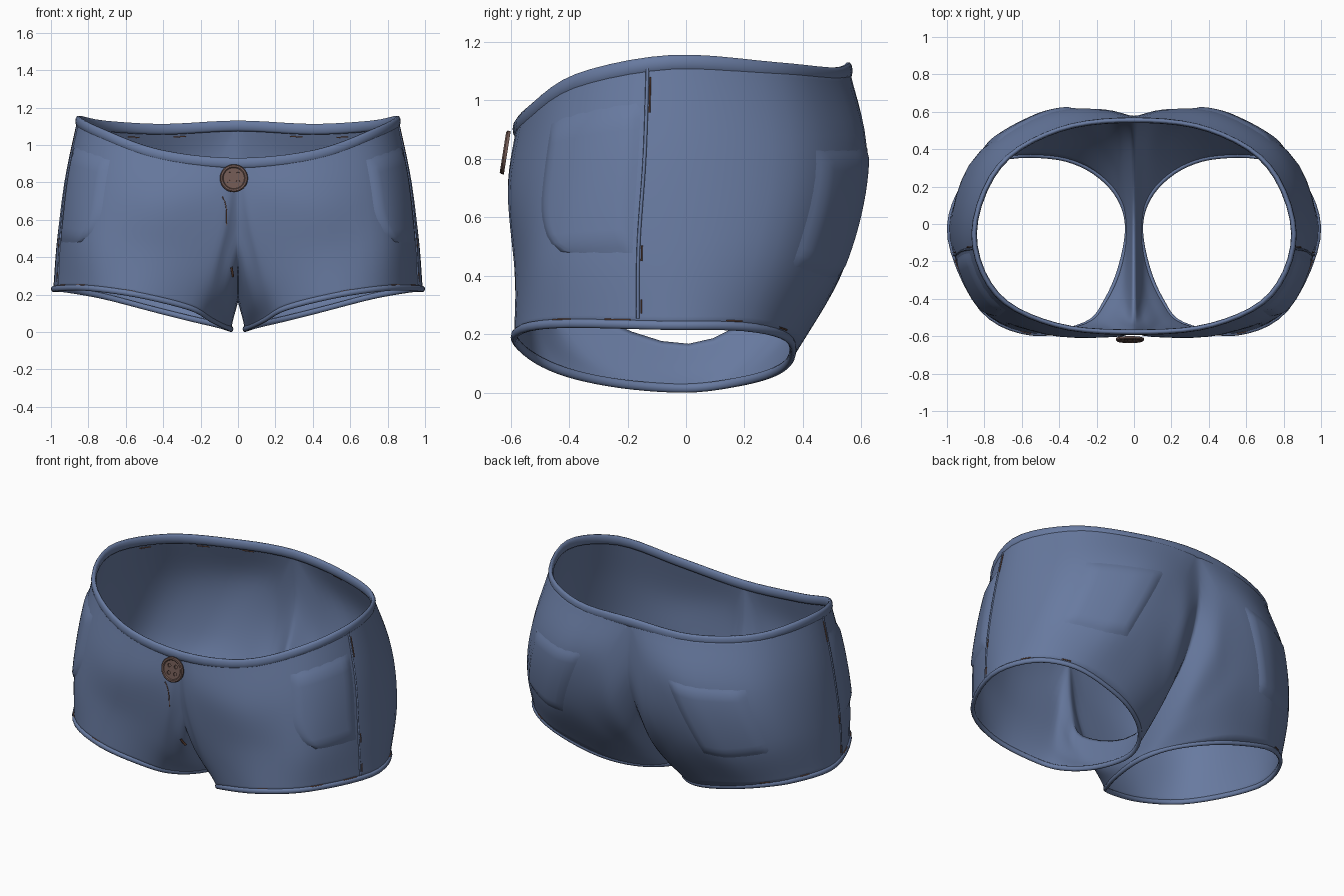
import bpy, bmesh, math
from mathutils import Vector, Matrix

if "Cube" in bpy.data.objects:
    bpy.data.objects.remove(bpy.data.objects["Cube"])


def material(name, rgb):
    m = bpy.data.materials.new(name)
    m.diffuse_color = (*rgb, 1)
    m.use_nodes = True
    m.node_tree.nodes["Principled BSDF"].inputs["Base Color"].default_value = m.diffuse_color
    return m


CLOTH = material("blue cloth", (0.138, 0.195, 0.352))
BROWN = material("button brown", (0.16, 0.098, 0.085))
THREAD = material("stitch brown", (0.19, 0.09, 0.06))

# Cross-sections of one half, waist to hem. Points 0-6 run front centre, side,
# back centre; 7-11 return under the crotch.
WAIST = [(0, -.578, .93), (.42, -.54, .975), (.735, -.375, 1.09), (.855, -.05, 1.155),
         (.72, .31, 1.13), (.4, .505, 1.112), (0, .555, 1.13), (0, .57, .77),
         (0, .40, .41), (0, .01, .16), (0, -.46, .355), (0, -.565, .62)]
HIP = [(.10, -.603, .68), (.47, -.588, .70), (.795, -.415, .78), (.925, -.05, .82),
       (.81, .365, .80), (.49, .585, .80), (.2, .615, .80), (.12, .565, .52),
       (.05, .37, .27), (.015, .01, .105), (.03, -.42, .23), (.07, -.555, .43)]
THIGH = [(.2, -.572, .36), (.52, -.575, .44), (.82, -.45, .48), (.965, -.07, .50),
         (.885, .31, .50), (.62, .505, .45), (.36, .55, .45), (.2, .45, .28),
         (.08, .28, .14), (.03, .005, .05), (.05, -.33, .115), (.12, -.503, .22)]
HEM = [(.26, -.535, .12), (.55, -.585, .19), (.815, -.455, .225), (.985, -.08, .22),
       (.915, .2, .215), (.72, .345, .18), (.45, .36, .11), (.25, .3, .06),
       (.1, .17, .025), (.037, 0, .005), (.07, -.22, .02), (.15, -.41, .06)]
ROWS = [[Vector(p) for p in r] for r in (WAIST, HIP, THIGH, HEM)]


def spline(a, b, c, d, t):
    return b + 0.5 * t * ((c - a) + t * ((2*a - 5*b + 4*c - d) + t * (3*(b - c) + d - a)))


def mirrored(p):
    return Vector((-p.x, p.y, p.z))


def across(row, u):
    P, i, t = ROWS[row], int(math.floor(u)) % 12, u - math.floor(u)
    a, b, c, d = (P[(i + k) % 12] for k in (-1, 0, 1, 2))
    if row == 0:  # the waist turns a corner at the centre line
        if i in (0, 6):
            a = mirrored(c)
        if i in (5, 11):
            d = mirrored(b)
    return spline(a, b, c, d, t)


def surf(u, v):
    q = [across(r, u) for r in range(4)]
    q = [2*q[0] - q[1]] + q + [2*q[3] - q[2]]
    k = min(int(v * 3), 2)
    p = spline(*q[k:k + 4], v * 3 - k)
    p.x = max(p.x, 0.03 * v)
    return p


def normal(u, v):
    e, v = 0.02, min(max(v, 0.03), 0.97)
    return (surf(u, v + e) - surf(u, v - e)).cross(surf(u + e, v) - surf(u - e, v)).normalized()


def grid_mesh(name, pts, wrap_i=False, wrap_j=False, mirror=True, mat=CLOTH):
    ni, nj = len(pts), len(pts[0])
    bm = bmesh.new()
    vs = [[bm.verts.new(p) for p in row] for row in pts]
    for i in range(ni if wrap_i else ni - 1):
        for j in range(nj if wrap_j else nj - 1):
            i2, j2 = (i + 1) % ni, (j + 1) % nj
            bm.faces.new((vs[i][j], vs[i][j2], vs[i2][j2], vs[i2][j]))
    for f in bm.faces:
        f.smooth = True
    me = bpy.data.meshes.new(name)
    bm.to_mesh(me)
    bm.free()
    me.materials.append(mat)
    ob = bpy.data.objects.new(name, me)
    bpy.context.collection.objects.link(ob)
    if mirror:
        m = ob.modifiers.new("Mirror", 'MIRROR')
        m.merge_threshold = 0.0005
    return ob


def band(name, centres, hub, w, h, closed, mirror):
    """Rolled fabric edge: an oval swept round a loop."""
    pts = []
    for c in centres:
        out = Vector((c.x - hub[0], c.y - hub[1], 0)).normalized()
        pts.append([c + out * w * math.cos(a) + Vector((0, 0, h * math.sin(a)))
                    for a in (k * math.tau / 10 for k in range(10))])
    return grid_mesh(name, pts, closed, True, mirror)


def patch(name, u0, u1, v0, v1, h, rounding, n=16):
    """Raised pocket following the cloth."""
    pts = []
    for i in range(n + 1):
        row = []
        for j in range(n + 1):
            a, b = i / n, j / n
            cut = rounding * (1 - math.sqrt(max(0, 1 - (2*b - 1)**2))) if b > .5 else 0
            left = u0 + (u1 - u0) * cut
            u, v = left + (u1 - left) * a, v0 + (v1 - v0) * b
            rise = min(1, 8 * min(a, 1 - a, b, 1 - b))
            row.append(surf(u, v) + normal(u, v) * (-0.004 + (h + 0.004) * rise))
        pts.append(row)
    return grid_mesh(name, pts)


def line(name, runs, r, mat, lift, flip=None):
    """Thin seam or stitches laid on the cloth; flip=-1 puts it on the -x side only."""
    cu = bpy.data.curves.new(name, 'CURVE')
    cu.dimensions = '3D'
    cu.bevel_depth, cu.bevel_resolution = r, 1
    for run in runs:
        sp = cu.splines.new('POLY')
        sp.points.add(len(run) - 1)
        for pt, (u, v) in zip(sp.points, run):
            p = surf(u, v) + normal(u, v) * lift
            pt.co = (p.x * (flip or 1), p.y, p.z, 1)
    cu.materials.append(mat)
    ob = bpy.data.objects.new(name, cu)
    bpy.context.collection.objects.link(ob)
    if not flip:
        ob.modifiers.new("Mirror", 'MIRROR').use_mirror_merge = False


# Shorts body
shell = grid_mesh("shorts_body", [[surf(i / 5, j / 20) for j in range(21)] for i in range(60)],
                  wrap_i=True)
sol = shell.modifiers.new("Thickness", 'SOLIDIFY')
sol.thickness, sol.offset = 0.008, -1

# Waistband and leg hems
half = [across(0, i / 5) - Vector((0, 0, .028)) for i in range(31)]
half[0].x = half[30].x = 0
band("waistband", half + [mirrored(p) for p in half[29:0:-1]], (0, 0), .015, .03, True, False)
band("leg_hem", [across(3, i / 5) + Vector((0, 0, .011)) for i in range(60)],
     (.5, -.1), .012, .016, True, True)

# Pockets
patch("front_pocket", 1.68, 2.74, .14, .70, .012, .7)
patch("back_pocket", 4.25, 5.6, .29, .74, .011, 0)

# Side seam and stitches
line("side_seam", [[(2.77, .03 + .93 * k / 20) for k in range(21)]], .006, CLOTH, 0)
line("hem_stitches", [[(s + k * .07, .967) for k in range(4)] for s in (1.0, 2.0, 2.5, 3.7, 4.6)],
     .003, THREAD, .002)
line("side_stitches", [[(2.8, s + k * .02) for k in range(4)] for s in (.07, .13, .66, .88)],
     .003, THREAD, .003)
line("waist_stitches", [[(s + k * .06, .075) for k in range(4)] for s in (3.6, 4.5, 5.2)],
     .003, THREAD, -.01)
line("fly_stitches", [[(12 - k * .1, .28 + k * .01) for k in range(6)]], .0025, THREAD, .001, -1)
line("crotch_stitches", [[(10.2 + k * .06, .25) for k in range(5)]], .006, THREAD, .002, -1)

# Button: lathed disc with raised rim and four holes
prof = [(.001, .004), (.056, .004), (.061, .009), (.070, .009), (.075, .004), (.075, -.006), (.001, -.006)]
button = grid_mesh("button", [[Vector((r * math.cos(a), r * math.sin(a), z)) for r, z in prof]
                              for a in (-k * math.tau / 32 for k in range(32))],
                   wrap_i=True, mirror=False, mat=BROWN)
bm = bmesh.new()
bm.from_mesh(button.data)
bmesh.ops.holes_fill(bm, edges=[e for e in bm.edges if e.is_boundary], sides=0)
bmesh.ops.recalc_face_normals(bm, faces=bm.faces)
bm.to_mesh(button.data)
bm.free()
place = Matrix.Translation((-.022, -.617, .822)) @ Matrix.Rotation(math.radians(81), 4, 'X')
button.matrix_world = place

bm = bmesh.new()
for sx in (-1, 1):
    for sy in (-1, 1):
        bmesh.ops.create_cone(bm, cap_ends=True, segments=12, radius1=.011, radius2=.011, depth=.05,
                              matrix=Matrix.Translation((sx * .022, sy * .022, .022)))
me = bpy.data.meshes.new("button_hole_cutter")
bm.to_mesh(me)
bm.free()
cutter = bpy.data.objects.new("button_hole_cutter", me)
bpy.context.collection.objects.link(cutter)
cutter.matrix_world = place
cutter.hide_render = True
mod = button.modifiers.new("Holes", 'BOOLEAN')
mod.operation, mod.object, mod.solver = 'DIFFERENCE', cutter, 'EXACT'
bpy.context.view_layer.objects.active = button
button.select_set(True)
bpy.ops.object.modifier_apply(modifier="Holes")
bpy.data.objects.remove(cutter)
bpy.ops.object.shade_smooth_by_angle(angle=math.radians(30))
